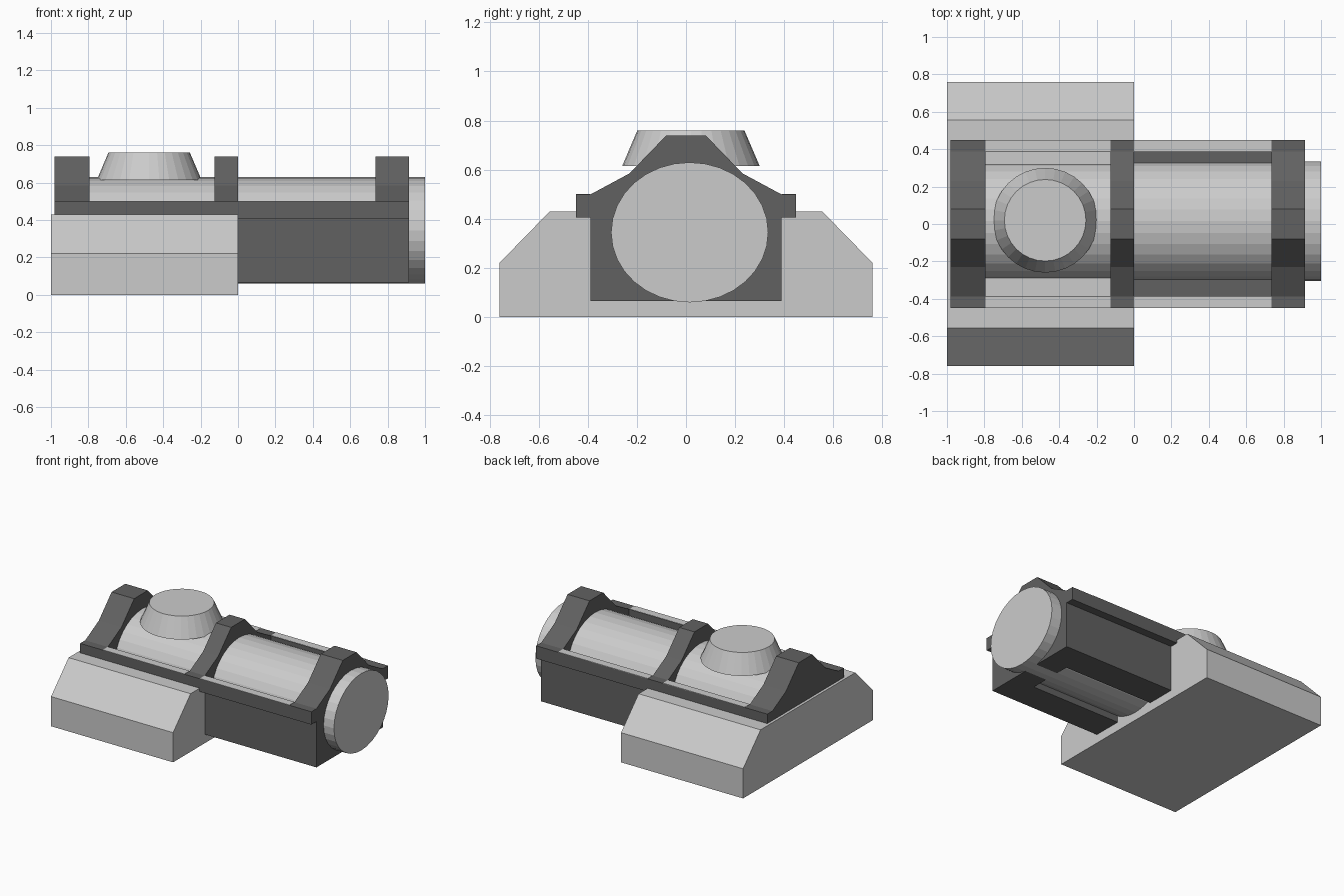
import bpy, bmesh
from math import pi
from mathutils import Matrix

if "Cube" in bpy.data.objects:
    bpy.data.objects.remove(bpy.data.objects["Cube"])

dark = bpy.data.materials.new("dark_grey")
dark.diffuse_color = (0.12, 0.12, 0.12, 1)
dark.use_nodes = True
dark.node_tree.nodes["Principled BSDF"].inputs["Base Color"].default_value = dark.diffuse_color


def finish(name, bm, mat=None):
    bmesh.ops.recalc_face_normals(bm, faces=bm.faces)
    mesh = bpy.data.meshes.new(name)
    bm.to_mesh(mesh)
    bm.free()
    obj = bpy.data.objects.new(name, mesh)
    bpy.context.collection.objects.link(obj)
    if mat:
        mesh.materials.append(mat)
    return obj


def extrude_x(name, profile, x0, x1, mat=None):
    """Extrude a closed (y, z) profile from x0 to x1."""
    bm = bmesh.new()
    face = bm.faces.new([bm.verts.new((x0, y, z)) for y, z in profile])
    res = bmesh.ops.extrude_face_region(bm, geom=[face])
    moved = [g for g in res["geom"] if isinstance(g, bmesh.types.BMVert)]
    bmesh.ops.translate(bm, vec=(x1 - x0, 0, 0), verts=moved)
    return finish(name, bm, mat)


def mirrored(half):
    """Complete a right-half outline across y = 0."""
    return half + [(-y, z) for y, z in reversed(half)]


def rect(y0, y1, z0, z1):
    return [(y0, z0), (y1, z0), (y1, z1), (y0, z1)]


def cone(name, r1, r2, depth, matrix):
    bm = bmesh.new()
    bmesh.ops.create_cone(bm, cap_ends=True, segments=32, radius1=r1,
                          radius2=r2, depth=depth, matrix=matrix)
    return finish(name, bm)


# Chamfered base block
extrude_x("base", mirrored([(0.76, 0), (0.76, 0.22), (0.555, 0.43)]), -1, 0)

# Slightly flattened horizontal barrel
cone("barrel", 1, 1, 1.9,
     Matrix.Translation((0.05, 0.015, 0.345))
     @ Matrix.Diagonal((1, 0.32, 0.285, 1))
     @ Matrix.Rotation(pi / 2, 4, 'Y'))

# Tapered knob on top
cone("top_knob", 0.28, 0.218, 0.145, Matrix.Translation((-0.475, 0.02, 0.6875)))

# Three clamp frames around the barrel
clamp = mirrored([(0.388, 0.065), (0.388, 0.5), (0.23, 0.585), (0.08, 0.74)])
for i, (x0, x1) in enumerate([(-0.98, -0.795), (-0.125, 0), (0.735, 0.915)]):
    extrude_x(f"clamp_{i + 1}", clamp, x0, x1, dark)

# Side walls, rails and the light strips on the rails
for side, s in (("front", -1), ("back", 1)):
    extrude_x(f"{side}_wall", rect(s * 0.17, s * 0.388, 0.065, 0.405), 0, 0.735, dark)
    extrude_x(f"{side}_rail", rect(s * 0.385, s * 0.448, 0.405, 0.5), -0.98, 0.915, dark)
    for i, (x0, x1) in enumerate([(-0.795, -0.125), (0, 0.735)]):
        extrude_x(f"{side}_rail_strip_{i + 1}",
                  rect(s * 0.388, s * 0.448, 0.498, 0.502), x0, x1)
